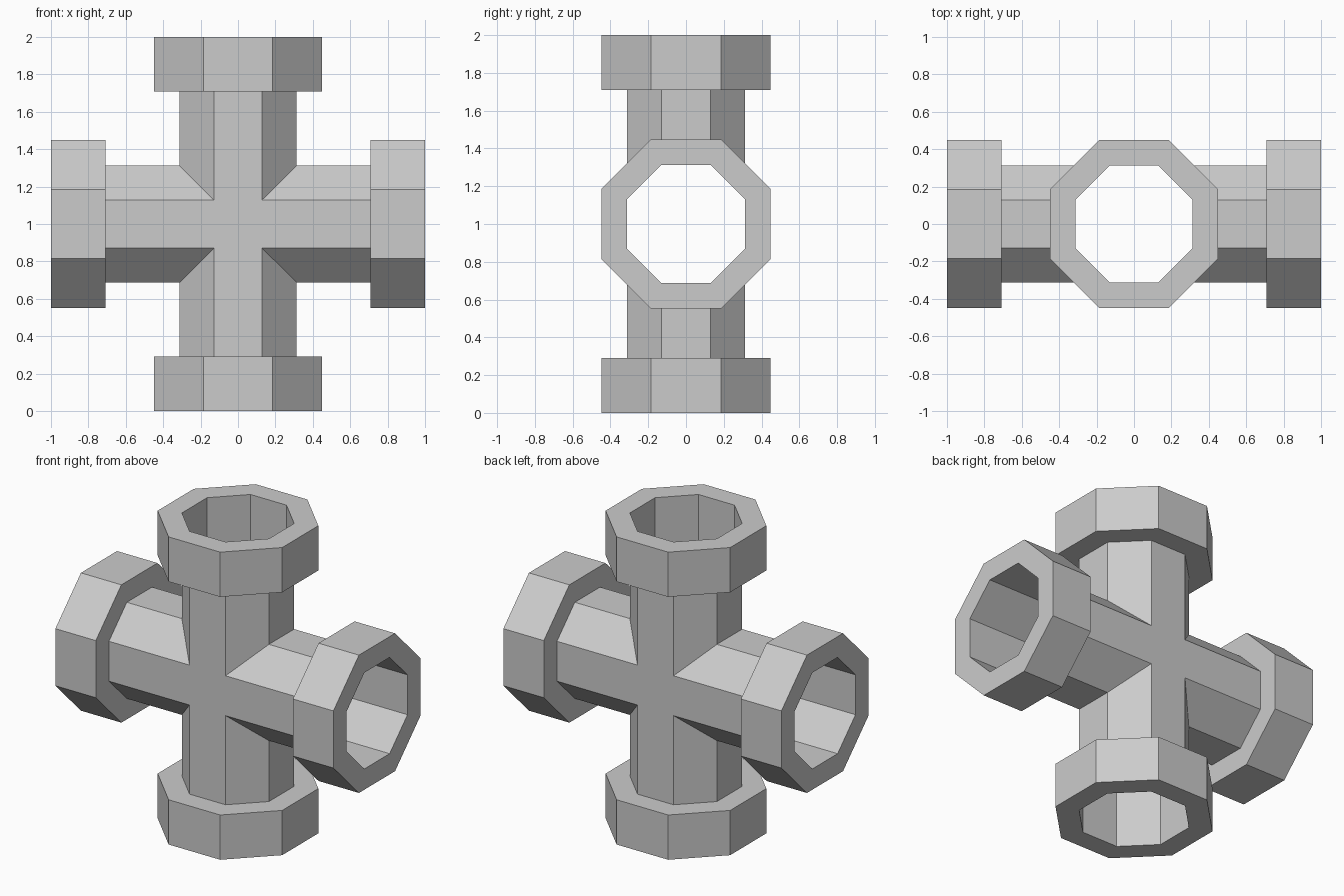
import bpy, bmesh, math
from mathutils import Matrix, Vector

if "Cube" in bpy.data.objects:
    bpy.data.objects.remove(bpy.data.objects["Cube"])

PIPE, COLLAR = 0.313, 0.448      # flat-to-centre radii of the octagons
NECK, END = 0.709, 1.0           # collar start and end along each arm
CENTRE = Vector((0, 0, 1))
TURNS = [Matrix.Rotation(i * math.pi / 2, 3, 'Y') for i in range(4)]


def octagon(apothem):
    r = apothem / math.cos(math.pi / 8)
    return [(r * math.cos(a), r * math.sin(a))
            for a in ((i + 0.5) * math.pi / 4 for i in range(8))]


def ring(bm, turn, apothem, x=None):
    # x=None gives the mitred ring where neighbouring arms meet
    return [bm.verts.new(turn @ Vector((abs(z) if x is None else x, y, z)))
            for y, z in octagon(apothem)]


def bridge(bm, a, b):
    for i in range(8):
        j = (i + 1) % 8
        bm.faces.new((a[i], a[j], b[j], b[i]))


def finish(bm, name):
    mesh = bpy.data.meshes.new(name)
    bmesh.ops.recalc_face_normals(bm, faces=bm.faces)
    bm.to_mesh(mesh)
    bm.free()
    ob = bpy.data.objects.new(name, mesh)
    ob.location = CENTRE
    bpy.context.collection.objects.link(ob)


# Thin hollow cross of four mitred octagonal tubes
bm = bmesh.new()
for turn in TURNS:
    bridge(bm, ring(bm, turn, PIPE), ring(bm, turn, PIPE, NECK))
# Flat squares at the front and back of the crossing
h = PIPE * math.tan(math.pi / 8)
for y in (-PIPE, PIPE):
    bm.faces.new([bm.verts.new((x, y, z))
                  for x, z in ((-h, -h), (h, -h), (h, h), (-h, h))])
bmesh.ops.remove_doubles(bm, verts=bm.verts, dist=1e-4)
finish(bm, "cross_pipe")

# Octagonal collar on each open end
for turn, side in zip(TURNS, ("right", "bottom", "left", "top")):
    bm = bmesh.new()
    rings = [ring(bm, turn, r, x) for r, x in
             ((PIPE, NECK), (COLLAR, NECK), (COLLAR, END), (PIPE, END))]
    for i in range(4):
        bridge(bm, rings[i], rings[(i + 1) % 4])
    finish(bm, side + "_collar")
